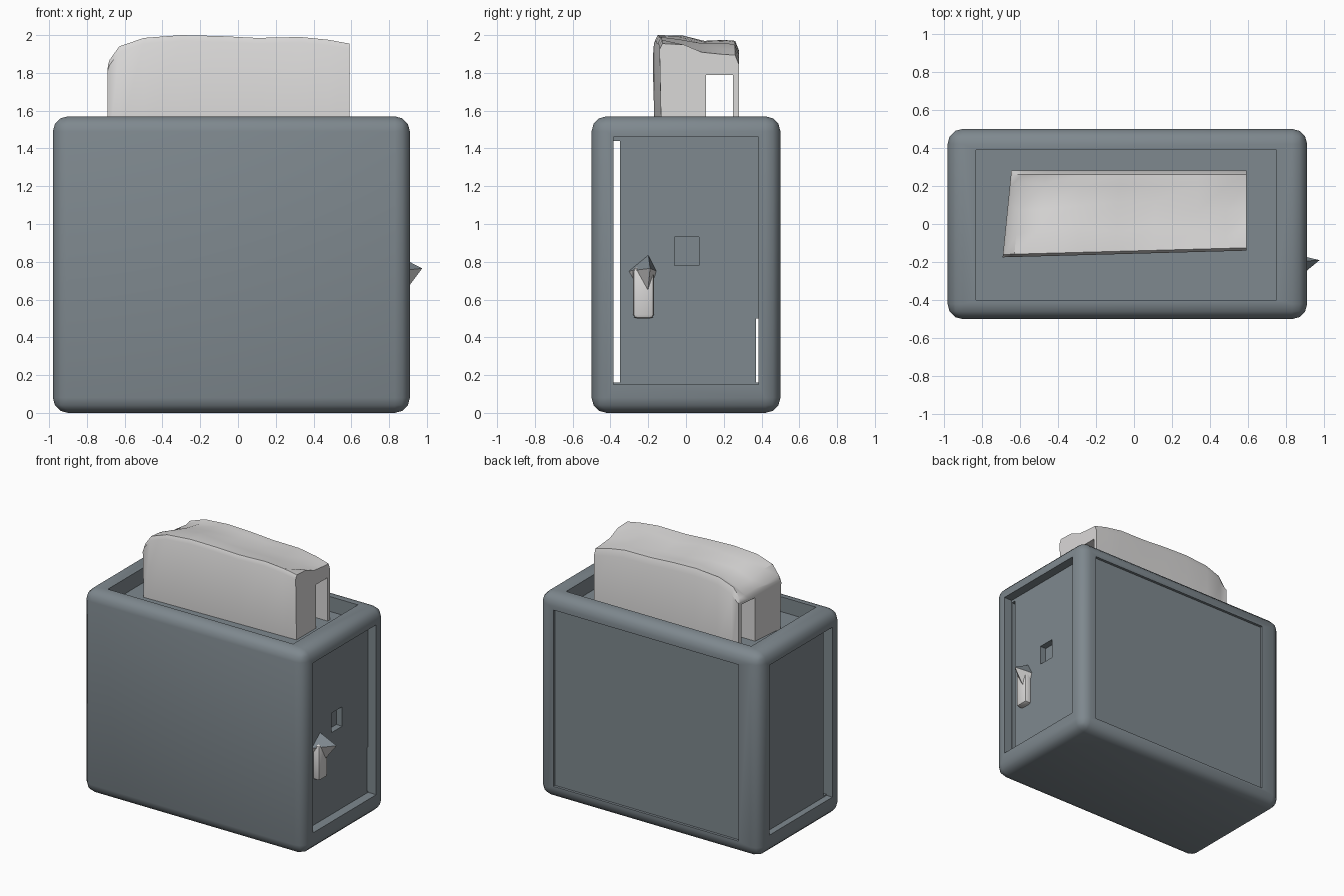
import bpy, bmesh, random
from mathutils import Vector

random.seed(4)
if "Cube" in bpy.data.objects:
    bpy.data.objects.remove(bpy.data.objects["Cube"])


def material(name, rgb):
    m = bpy.data.materials.new(name)
    m.use_nodes = True
    m.diffuse_color = (*rgb, 1)
    m.node_tree.nodes["Principled BSDF"].inputs["Base Color"].default_value = (*rgb, 1)
    return m


slate = material("slate grey", (0.21, 0.247, 0.272))
pale = material("pale grey", (0.7, 0.69, 0.685))


def make_object(name, bm, *mats):
    bmesh.ops.recalc_face_normals(bm, faces=bm.faces)
    mesh = bpy.data.meshes.new(name)
    bm.to_mesh(mesh)
    bm.free()
    ob = bpy.data.objects.new(name, mesh)
    bpy.context.collection.objects.link(ob)
    for m in mats:
        mesh.materials.append(m)
    return ob


def activate(ob):
    bpy.ops.object.select_all(action="DESELECT")
    ob.select_set(True)
    bpy.context.view_layer.objects.active = ob


def smooth(ob, angle=0.7):
    activate(ob)
    bpy.ops.object.shade_smooth_by_angle(angle=angle)


def box(name, low, high, mat, bevel=0, segments=3):
    low, high = Vector(low), Vector(high)
    bm = bmesh.new()
    bmesh.ops.create_cube(bm, size=1)
    for v in bm.verts:
        v.co = (low + high) / 2 + v.co * (high - low)
    if bevel:
        bmesh.ops.bevel(bm, geom=bm.edges[:], offset=bevel, segments=segments,
                        profile=0.5, affect="EDGES")
    return make_object(name, bm, mat)


# Rounded casing
casing = box("casing", (-0.98, -0.5, 0), (0.91, 0.5, 1.57), slate, 0.08)


def carve(low, high):
    cutter = box("cutter", low, high, slate)
    cutter.hide_render = True
    mod = casing.modifiers.new("carve", "BOOLEAN")
    mod.operation = "DIFFERENCE"
    mod.solver = "EXACT"
    mod.object = cutter
    activate(casing)
    bpy.ops.object.modifier_apply(modifier=mod.name)
    bpy.data.objects.remove(cutter)


# Top well, end panels and back panel
carve((-0.83, -0.4, 1.455), (0.75, 0.39, 1.7))
carve((0.84, -0.385, 0.15), (1.2, 0.385, 1.46))
carve((-1.2, -0.385, 0.15), (-0.93, 0.385, 1.46))
carve((-0.8, 0.48, 0.1), (0.78, 0.7, 1.46))
# Open slots running from end to end
carve((-1.3, -0.383, 0.16), (1.3, -0.35, 1.44))
carve((-1.3, 0.37, 0.16), (1.3, 0.383, 0.5))
# Slider notch in the end panel
carve((0.79, -0.06, 0.78), (1.1, 0.07, 0.93))
smooth(casing)

# Two bread slices bridged by a lumpy crust, lofted along x
bottom, ceiling = 1.445, 1.79
stations = [(-0.69, 1.84), (-0.68, 1.87), (-0.63, 1.94), (-0.5, 1.985), (-0.3, 2.0),
            (-0.1, 1.995), (0.1, 1.985), (0.33, 1.99), (0.48, 1.975), (0.59, 1.955)]
bm = bmesh.new()
rings = []
for x, top in stations:
    t = (x + 0.69) / 1.28
    sag = 0.03 * t ** 4
    section = [(-0.165, bottom), (-0.175, top - 0.03), (-0.16, top), (-0.04, top),
               (0.09, top - 0.01 - sag), (0.2, top - 0.02 - sag), (0.26, top - 0.03 - sag),
               (0.28, max(top - 0.08 - sag, ceiling + 0.02)), (0.28, bottom),
               (0.25, bottom), (0.25, ceiling), (0.105, ceiling), (0.105, bottom)]
    ring = []
    for i, (y, z) in enumerate(section):
        if 3 <= i <= 5:
            y += random.uniform(-0.03, 0.03)
            z -= random.uniform(0, 0.03)
        if i < 3:
            y += 0.035 * t
        shift = 0.1 * (y + 0.17) * (1 - t)
        ring.append(bm.verts.new((x + shift, y, z)))
    rings.append(ring)
for a, b in zip(rings, rings[1:]):
    for i in range(len(a)):
        j = (i + 1) % len(a)
        bm.faces.new((a[i], a[j], b[j], b[i]))
for end in (rings[0], rings[-1]):
    bm.faces.new(end)
smooth(make_object("bread_slices", bm, pale), 0.6)

# Lever plate on the end panel
smooth(box("lever_plate", (0.81, -0.28, 0.5), (0.89, -0.17, 0.77), pale, 0.02, 2))

# Pointed lever, pale on its underside
bm = bmesh.new()
tip = bm.verts.new((0.975, -0.19, 0.765))
base = [bm.verts.new((0.83, y, z)) for y, z in
        ((-0.31, 0.75), (-0.21, 0.57), (-0.155, 0.75), (-0.2, 0.84))]
bm.faces.new(base)
for i in range(4):
    bm.faces.new((base[i], base[(i + 1) % 4], tip))
lever = make_object("lever", bm, slate, pale)
for p in lever.data.polygons:
    p.material_index = int(p.normal.z < -0.2)
